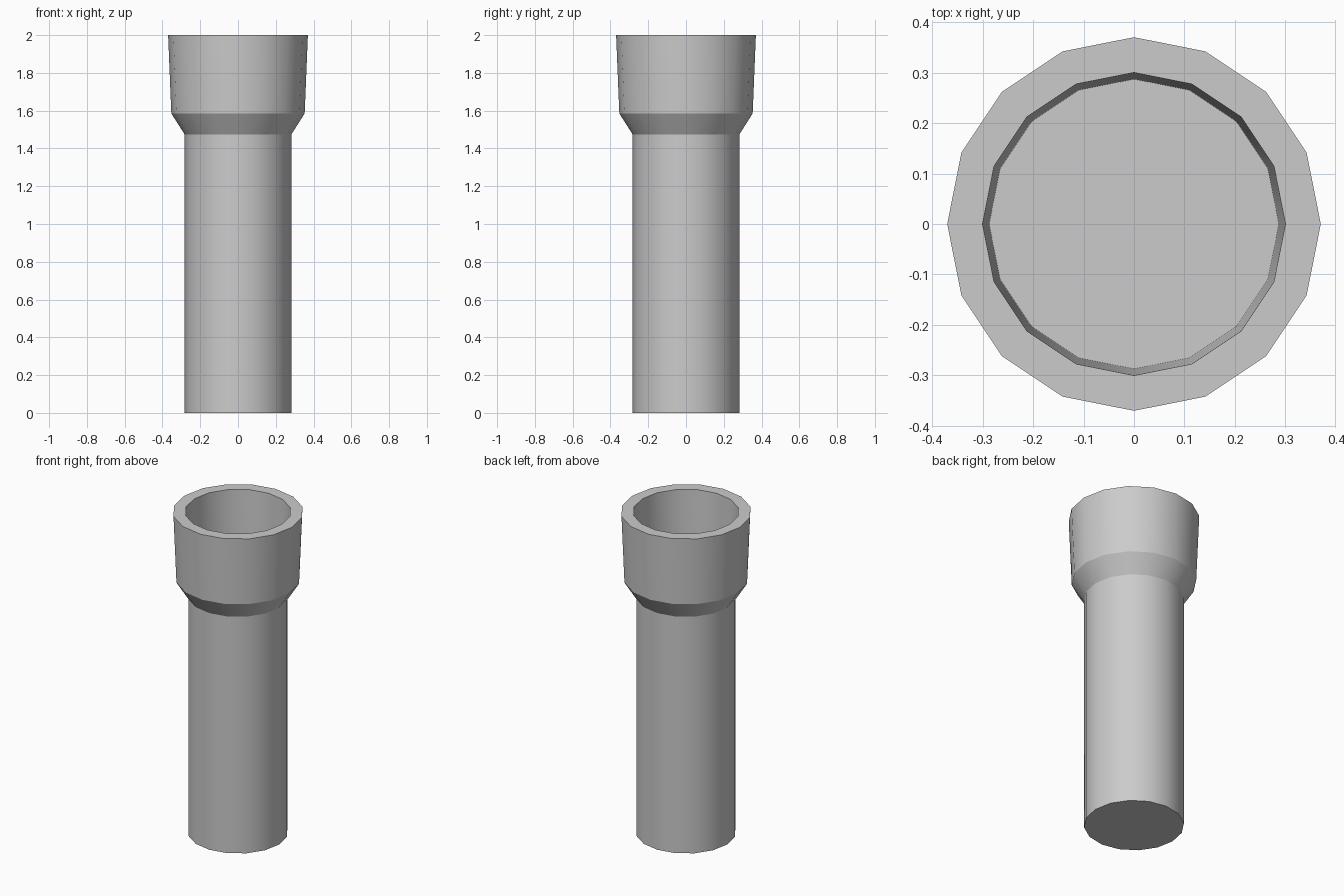
import bpy, bmesh, math

if "Cube" in bpy.data.objects:
    bpy.data.objects.remove(bpy.data.objects["Cube"])

SIDES = 16

# Half profile (radius, height): base, shaft, flare, collar, rim, socket
PROFILE = [(0.283, 0.0), (0.283, 1.475), (0.353, 1.585),
           (0.37, 2.0), (0.30, 2.0), (0.287, 1.59)]


def lathe(name, profile, sides):
    bm = bmesh.new()
    rings = []
    for r, z in profile:
        rings.append([bm.verts.new((r * math.cos(2 * math.pi * i / sides),
                                    r * math.sin(2 * math.pi * i / sides), z))
                      for i in range(sides)])
    for low, high in zip(rings, rings[1:]):
        for i in range(sides):
            j = (i + 1) % sides
            bm.faces.new((low[i], low[j], high[j], high[i]))
    # Underside and socket floor
    bm.faces.new(rings[0][::-1])
    bm.faces.new(rings[-1])
    bmesh.ops.recalc_face_normals(bm, faces=bm.faces[:])
    mesh = bpy.data.meshes.new(name)
    bm.to_mesh(mesh)
    bm.free()
    obj = bpy.data.objects.new(name, mesh)
    bpy.context.collection.objects.link(obj)
    return obj


# Pipe with a flared socket end
pipe = lathe("socket_pipe", PROFILE, SIDES)
bpy.context.view_layer.objects.active = pipe
pipe.select_set(True)
bpy.ops.object.shade_smooth_by_angle(angle=math.radians(28))
